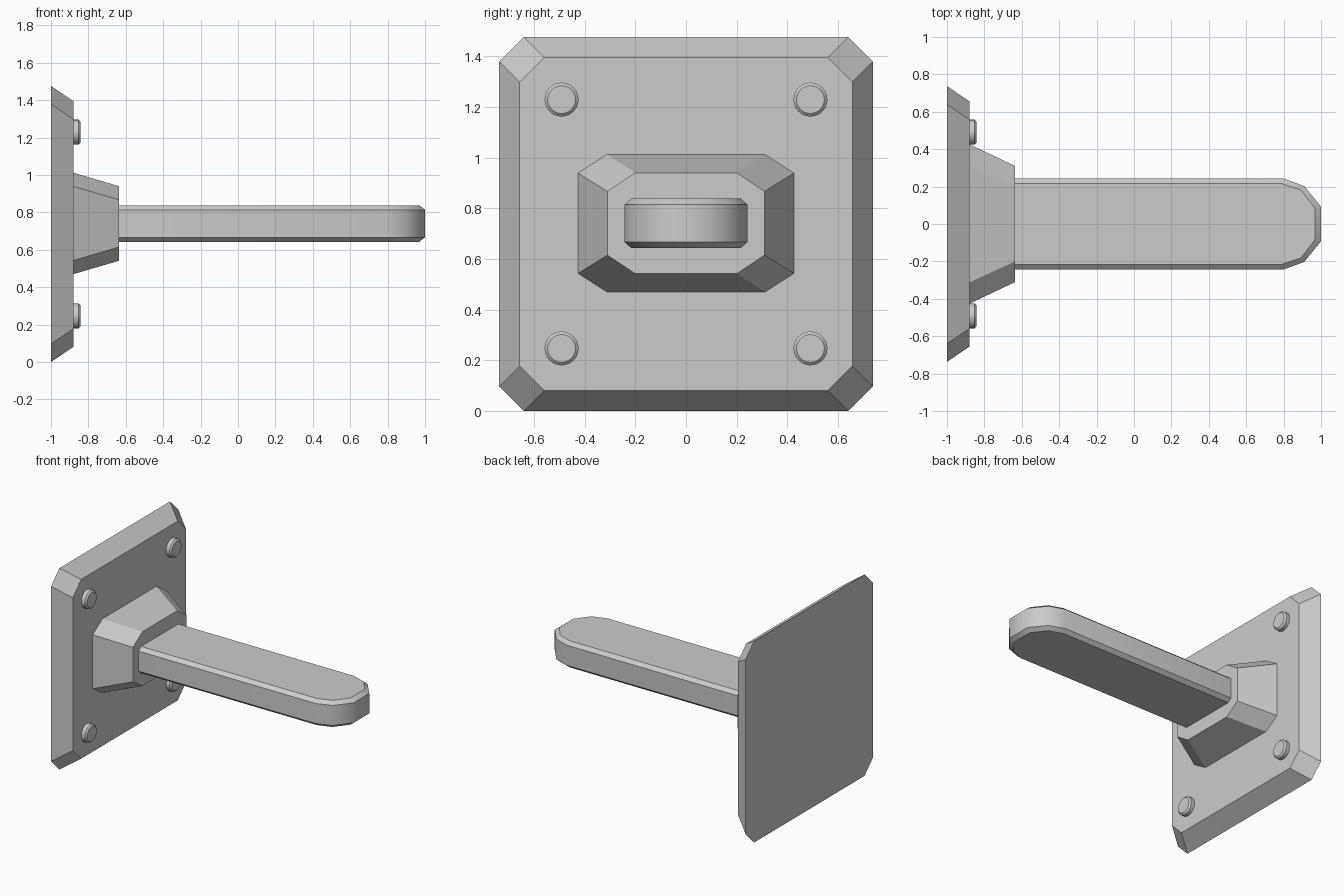
import bpy, bmesh, math

if "Cube" in bpy.data.objects:
    bpy.data.objects.remove(bpy.data.objects["Cube"])

ZC = 0.738  # centre height of the wall plate


def loft(name, rings, smooth=False):
    """Skin a list of closed rings, cap both ends; optionally smooth the walls."""
    bm = bmesh.new()
    loops = [[bm.verts.new(p) for p in r] for r in rings]
    n = len(loops[0])
    for a, b in zip(loops, loops[1:]):
        for i in range(n):
            j = (i + 1) % n
            f = bm.faces.new((a[i], a[j], b[j], b[i]))
            f.smooth = smooth
    bm.faces.new(loops[0])
    bm.faces.new(loops[-1])
    bmesh.ops.recalc_face_normals(bm, faces=bm.faces)
    # ring outlines stay crisp, as do the edges of wide corners
    if smooth:
        for loop in loops:
            for i in range(n):
                bm.edges.get((loop[i], loop[(i + 1) % n])).smooth = False
        for e in bm.edges:
            if e.calc_face_angle(0) > math.radians(60):
                e.smooth = False
    me = bpy.data.meshes.new(name)
    bm.to_mesh(me)
    bm.free()
    ob = bpy.data.objects.new(name, me)
    bpy.context.collection.objects.link(ob)
    return ob


def octagon(x, hy, hz, cy, cz, zc):
    """Rectangle with clipped corners in the YZ plane."""
    q = [(hy, hz - cz), (hy - cy, hz)]
    pts = q + [(-y, z) for y, z in q[::-1]]
    pts += [(-y, -z) for y, z in pts]
    return [(x, y, zc + z) for y, z in pts]


# Wall plate with sloped rim
loft("wall_plate", [octagon(-1.0, 0.737, ZC, 0.097, 0.097, ZC),
                    octagon(-0.88, 0.656, 0.657, 0.097, 0.097, ZC)])

# Tapered boss
loft("boss", [octagon(-0.88, 0.426, 0.271, 0.114, 0.073, 0.741),
              octagon(-0.635, 0.31, 0.199, 0.11, 0.073, 0.741)])


# Peg with rounded tip and bevelled top and bottom rims
def peg_ring(z, half):
    pts = half + [(x, -y) for x, y in half[::-1]]
    return [(x, y, z) for x, y in pts]


outer = [(-0.64, 0.243), (0.80, 0.243), (0.91, 0.203), (1.0, 0.092)]
inner = [(-0.64, 0.216), (0.79, 0.216), (0.893, 0.181), (0.969, 0.083)]
loft("peg", [peg_ring(0.643, inner), peg_ring(0.667, outer),
             peg_ring(0.814, outer), peg_ring(0.838, inner)], smooth=True)


# Four bolt heads
def circle(x, r, y, z, n=24):
    return [(x, y + r * math.cos(2 * math.pi * i / n),
             z + r * math.sin(2 * math.pi * i / n)) for i in range(n)]


for sy, side in ((-1, "front"), (1, "back")):
    for z, level in ((0.247, "lower"), (1.229, "upper")):
        y = sy * 0.491
        loft(f"bolt_{level}_{side}",
             [circle(-0.885, 0.067, y, z), circle(-0.852, 0.067, y, z),
              circle(-0.841, 0.055, y, z)], smooth=True)
